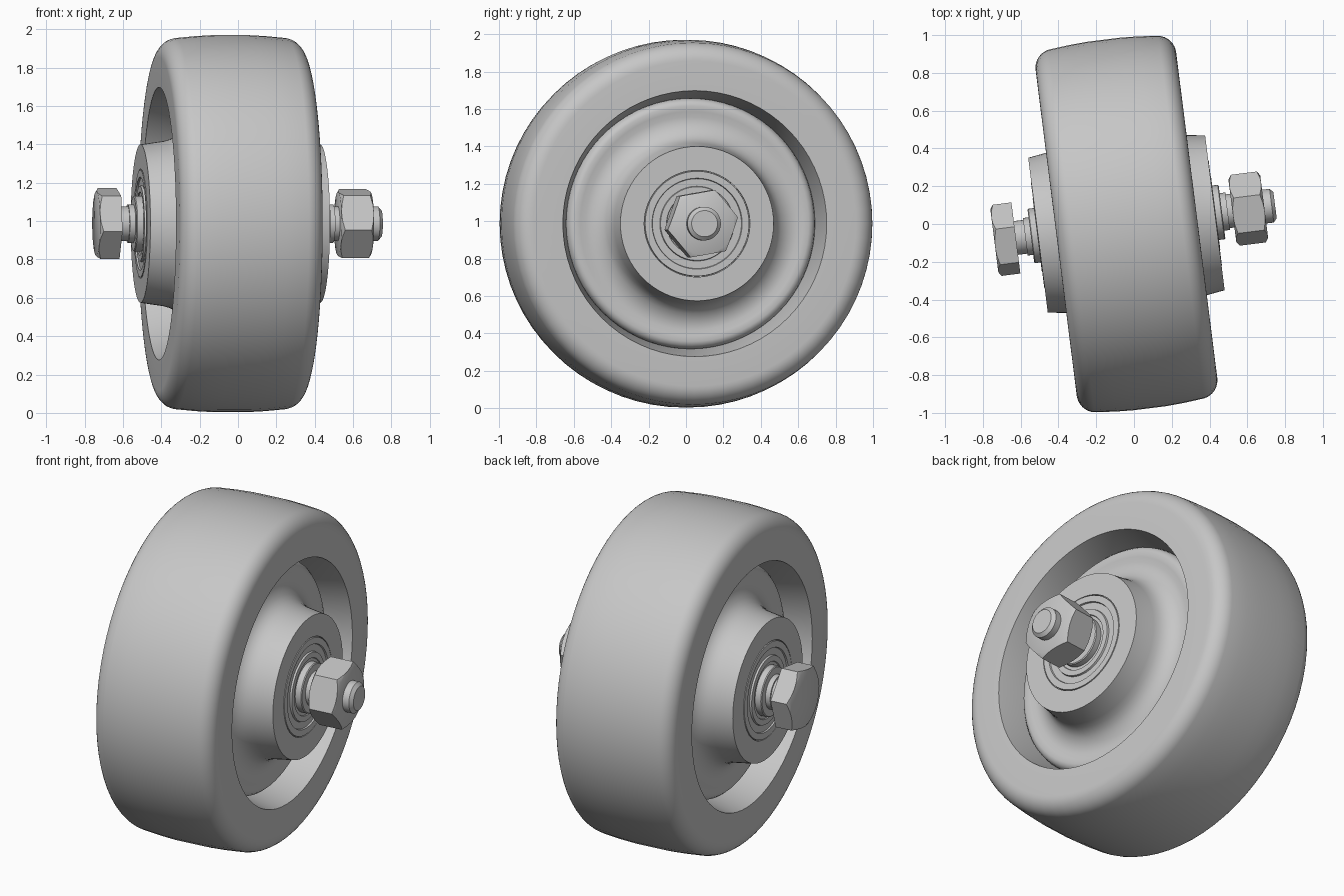
import bpy, bmesh, math
from mathutils import Matrix

old = bpy.data.objects.get("Cube")
if old:
    bpy.data.objects.remove(old, do_unlink=True)

grey = bpy.data.materials.new("plain grey")
grey.use_nodes = True
colour = (0.57, 0.57, 0.57, 1)
grey.diffuse_color = colour
grey.node_tree.nodes["Principled BSDF"].inputs["Base Color"].default_value = colour

# The axle runs along local x, turned slightly about z
PLACE = Matrix.Translation((-0.04, 0, 0.987)) @ Matrix.Rotation(math.radians(7.2), 4, "Z")


def finish(name, bm):
    bmesh.ops.remove_doubles(bm, verts=bm.verts, dist=1e-5)
    bmesh.ops.recalc_face_normals(bm, faces=bm.faces)
    mesh = bpy.data.meshes.new(name)
    bm.to_mesh(mesh)
    bm.free()
    mesh.materials.append(grey)
    ob = bpy.data.objects.new(name, mesh)
    bpy.context.collection.objects.link(ob)
    ob.matrix_world = PLACE
    bpy.ops.object.select_all(action="DESELECT")
    ob.select_set(True)
    bpy.context.view_layer.objects.active = ob
    bpy.ops.object.shade_smooth_by_angle(angle=math.radians(32))


def lathe(name, profile, closed=False, steps=72):
    """Spin (along, radius) points about the axle."""
    bm = bmesh.new()
    verts = [bm.verts.new((u, 0, r)) for u, r in profile]
    pairs = list(zip(verts, verts[1:]))
    if closed:
        pairs.append((verts[-1], verts[0]))
    edges = [bm.edges.new(p) for p in pairs]
    bmesh.ops.spin(bm, geom=verts + edges, cent=(0, 0, 0), axis=(1, 0, 0),
                   angle=2 * math.pi, steps=steps)
    finish(name, bm)


def mirrored(half):
    """Mirror a profile that runs from the centre outwards."""
    return [(-u, r) for u, r in reversed(half)] + half


def arc(u, r, size, start, end, n=8):
    angles = [math.radians(start + (end - start) * i / n) for i in range(n + 1)]
    return [(u + size * math.cos(a), r + size * math.sin(a)) for a in angles]


def hexagon(name, u0, u1, radius, turn, chamfers):
    """Six-sided prism whose chosen ends are trimmed by a cone."""
    bm = bmesh.new()
    flat = radius * math.cos(math.pi / 6)
    ends = []
    for u, s, cham in ((u0, 1, chamfers[0]), (u1, -1, chamfers[1])):
        ring = []
        for i in range(24):
            # four points per flat, so the cone leaves curved chamfer edges
            a = (i % 4 / 4 - 0.5) * math.pi / 3
            r = flat / math.cos(a)
            ang = math.radians(turn) + math.pi / 6 + (i // 4) * math.pi / 3 + a
            ring.append((r, ang, u + s * (r - flat) * 0.6 * cham))
        side = [bm.verts.new((x, r * math.cos(g), r * math.sin(g))) for r, g, x in ring]
        ends.append(side)
        if cham:
            cap = [bm.verts.new((u, flat * math.cos(g), flat * math.sin(g))) for r, g, x in ring]
            for i in range(24):
                j = (i + 1) % 24
                bm.faces.new((side[i], side[j], cap[j], cap[i]))
            side = cap
        bm.faces.new(side)
    for i in range(24):
        j = (i + 1) % 24
        bm.faces.new((ends[0][i], ends[0][j], ends[1][j], ends[1][i]))
    finish(name, bm)


# Tyre: crowned tread, rounded shoulders and a tapered inner wall
tread = [(0, 0.985), (0.09, 0.983), (0.18, 0.978)]
shoulder = arc(0.275, 0.869, 0.1, 80, 0)
lathe("tyre", mirrored(tread[1:] + shoulder + [(0.375, 0.711), (0.15, 0.662)]), closed=True)

# Wheel web with a shallow valley, blended into the hub
web = [(0.12, 0.67), (0.20, 0.67), (0.222, 0.664), (0.238, 0.65), (0.245, 0.63),
       (0.241, 0.60), (0.235, 0.57), (0.236, 0.54), (0.245, 0.51), (0.262, 0.48),
       (0.285, 0.457), (0.315, 0.441), (0.35, 0.431), (0.472, 0.413), (0.472, 0.285)]
lathe("wheel_hub", mirrored(web), closed=True)

# Stepped bearing faces on both sides
bearing = [(0.46, 0.30), (0.46, 0.282), (0.474, 0.28), (0.474, 0.243), (0.465, 0.24),
           (0.465, 0.2), (0.476, 0.197), (0.476, 0.165), (0.47, 0.162), (0.47, 0.08)]
for side, s in (("left", 1), ("right", -1)):
    lathe(side + "_bearing", [(s * u, r) for u, r in bearing])
    lathe(side + "_spacer", [(s * u, r) for u, r in
          ((0.44, 0.145), (0.505, 0.145), (0.51, 0.14), (0.51, 0.1),
           (0.54, 0.1), (0.54, 0.07))], steps=48)

# Bolt shank with a chamfered tip, hexagonal head and nut
lathe("bolt_shank", [(-0.60, 0), (-0.60, 0.09), (0.775, 0.09), (0.793, 0.07), (0.793, 0)],
      steps=48)
hexagon("bolt_head", -0.705, -0.59, 0.194, 72, (1, 0))
hexagon("nut", 0.565, 0.735, 0.192, 70, (1, 1))
